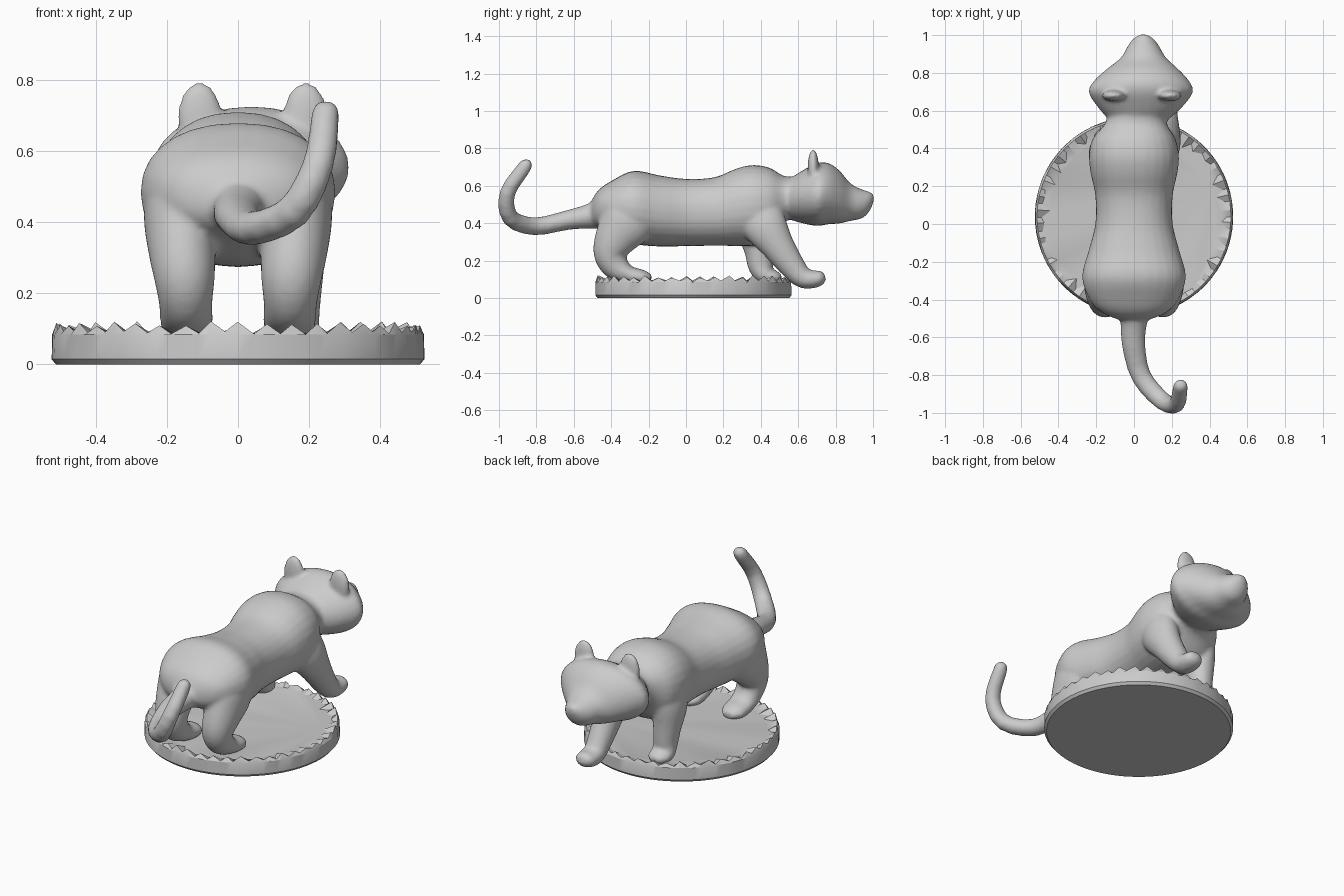
import bpy, bmesh, math, random
from mathutils import Vector

if "Cube" in bpy.data.objects:
    bpy.data.objects.remove(bpy.data.objects["Cube"])

random.seed(4)
clay = bpy.data.materials.new("light_grey")
clay.diffuse_color = (0.6, 0.6, 0.6, 1)
clay.use_nodes = True
clay.node_tree.nodes["Principled BSDF"].inputs["Base Color"].default_value = clay.diffuse_color


def make_object(name, bm):
    bmesh.ops.recalc_face_normals(bm, faces=bm.faces)
    mesh = bpy.data.meshes.new(name)
    bm.to_mesh(mesh)
    bm.free()
    mesh.materials.append(clay)
    obj = bpy.data.objects.new(name, mesh)
    bpy.context.collection.objects.link(obj)
    return obj


def smooth_rows(rows, steps):
    """Catmull-Rom interpolation of section rows."""
    out = []
    for i in range(len(rows) - 1):
        p = [rows[max(0, min(len(rows) - 1, i + k))] for k in (-1, 0, 1, 2)]
        for s in range(steps):
            t = s / steps
            out.append([0.5 * (2 * b + (c - a) * t + (2 * a - 5 * b + 4 * c - d) * t * t
                        + (3 * b - a - 3 * c + d) * t ** 3) for a, b, c, d in zip(*p)])
    return out + [list(rows[-1])]


def loft(name, rows, upright=False, power=2.0, steps=4, n=28):
    """Rows are x, y, z, half width, half height."""
    rows = smooth_rows(rows, steps)
    bm = bmesh.new()
    rings = []
    for i, (x, y, z, w, h) in enumerate(rows):
        a, b = rows[max(i - 1, 0)], rows[min(i + 1, len(rows) - 1)]
        t = Vector((0, 1, 0)) if upright else (Vector(b[:3]) - Vector(a[:3])).normalized()
        side = (Vector((1, 0, 0)) - t * t.x).normalized()
        up = side.cross(t)
        ring = []
        for k in range(n):
            c, s = math.cos(2 * math.pi * k / n), math.sin(2 * math.pi * k / n)
            c = math.copysign(abs(c) ** (2 / power), c)
            s = math.copysign(abs(s) ** (2 / power), s)
            ring.append(bm.verts.new(Vector((x, y, z)) + side * w * c + up * h * s))
        rings.append(ring)
    for r, q in zip(rings, rings[1:]):
        for k in range(n):
            bm.faces.new((r[k], r[(k + 1) % n], q[(k + 1) % n], q[k]))
    bm.faces.new(rings[0])
    bm.faces.new(rings[-1])
    return make_object(name, bm)


def ball(name, center, size):
    bm = bmesh.new()
    bmesh.ops.create_uvsphere(bm, u_segments=24, v_segments=16, radius=1)
    for v in bm.verts:
        v.co = Vector([v.co[i] * size[i] + center[i] for i in range(3)])
    return make_object(name, bm)


# torso and neck
parts = [loft("torso", [
    (0, -.51, .46, .07, .05), (0, -.47, .475, .17, .10), (0, -.40, .485, .235, .14),
    (0, -.28, .485, .275, .195), (0, -.14, .465, .24, .19), (0, 0, .457, .205, .18),
    (0, .15, .462, .205, .183), (0, .27, .485, .23, .207), (0, .36, .495, .238, .216),
    (0, .45, .50, .22, .195), (.01, .53, .53, .165, .12), (.03, .62, .54, .15, .12)],
    upright=True, power=2.2)]

# head tapering into the muzzle
parts.append(loft("head", [
    (.02, .51, .53, .11, .09), (.025, .56, .53, .165, .112), (.032, .62, .54, .225, .14),
    (.036, .70, .553, .277, .168), (.04, .76, .558, .25, .164), (.045, .82, .54, .19, .142),
    (.05, .88, .512, .12, .100), (.05, .94, .503, .085, .078), (.05, .98, .515, .055, .053),
    (.05, 1.003, .533, .02, .02)], upright=True))

# ears
for x in (-.108, .19):
    parts.append(ball("ear", (x, .68, .695), (.063, .03, .10)))

# hind legs with feet pointing forward
for s in (-1, 1):
    parts.append(loft("hind_leg", [
        (s * .155, -.27, .52, .09, .12), (s * .16, -.31, .42, .105, .15),
        (s * .157, -.375, .32, .095, .115), (s * .15, -.405, .24, .085, .09),
        (s * .147, -.375, .17, .075, .075), (s * .145, -.31, .125, .075, .05),
        (s * .145, -.23, .11, .07, .04), (s * .145, -.185, .105, .035, .02)]))

# planted foreleg and raised striding foreleg
parts.append(loft("planted_foreleg", [
    (-.15, .36, .50, .07, .12), (-.155, .37, .38, .085, .11), (-.15, .39, .26, .075, .08),
    (-.147, .40, .17, .065, .068), (-.147, .425, .12, .068, .05),
    (-.147, .48, .11, .06, .035), (-.147, .51, .105, .03, .018)]))
parts.append(loft("striding_foreleg", [
    (.14, .36, .50, .07, .13), (.16, .42, .39, .085, .12), (.165, .49, .28, .078, .09),
    (.165, .56, .18, .068, .072), (.165, .62, .112, .064, .058),
    (.165, .68, .10, .064, .048), (.165, .725, .11, .052, .038), (.165, .745, .115, .02, .015)]))

# curled tail
parts.append(loft("tail", [
    (0, -.40, .46, .12, .11), (0, -.50, .44, .075, .07), (-.002, -.64, .415, .062, .052),
    (.04, -.81, .383, .053, .048), (.155, -.94, .43, .05, .046), (.225, -.955, .56, .044, .042),
    (.245, -.87, .69, .04, .038), (.246, -.85, .725, .034, .03), (.246, -.845, .74, .015, .013)],
    steps=3))

# blend the parts into one animal skin
bpy.ops.object.select_all(action='DESELECT')
for p in parts:
    p.select_set(True)
bpy.context.view_layer.objects.active = parts[0]
bpy.ops.object.join()
animal = bpy.context.object
animal.name = "animal"
remesh = animal.modifiers.new("blend", 'REMESH')
remesh.mode = 'VOXEL'
remesh.voxel_size = 0.011
remesh.use_smooth_shade = True
soften = animal.modifiers.new("soften", 'SMOOTH')
soften.factor = 0.5
soften.iterations = 7

# round base: outer wall, jagged rim of tufts and flat floor
bm = bmesh.new()
teeth = 42
n = teeth * 2
rings = [[] for _ in range(5)]
for k in range(n):
    a = 2 * math.pi * (k + random.uniform(-.2, .2)) / n
    peak = random.uniform(.108, .122) if k % 2 else random.uniform(.085, .094)
    inner = random.uniform(.44, .485) if k % 2 else .49
    profile = [(.512, 0), (.525, .015), (.525 - random.uniform(0, .004), .085),
               (.513, peak), (inner, .088)]
    for ring, (r, z) in zip(rings, profile):
        ring.append(bm.verts.new((r * math.cos(a), .04 + r * math.sin(a), z)))
for r, q in zip(rings, rings[1:]):
    for k in range(n):
        bm.faces.new((r[k], r[(k + 1) % n], q[(k + 1) % n], q[k]))
bm.faces.new(rings[0])
bm.faces.new(rings[-1])
base = make_object("grassy_base", bm)
bpy.ops.object.select_all(action='DESELECT')
base.select_set(True)
bpy.context.view_layer.objects.active = base
bpy.ops.object.shade_smooth_by_angle(angle=math.radians(30))
